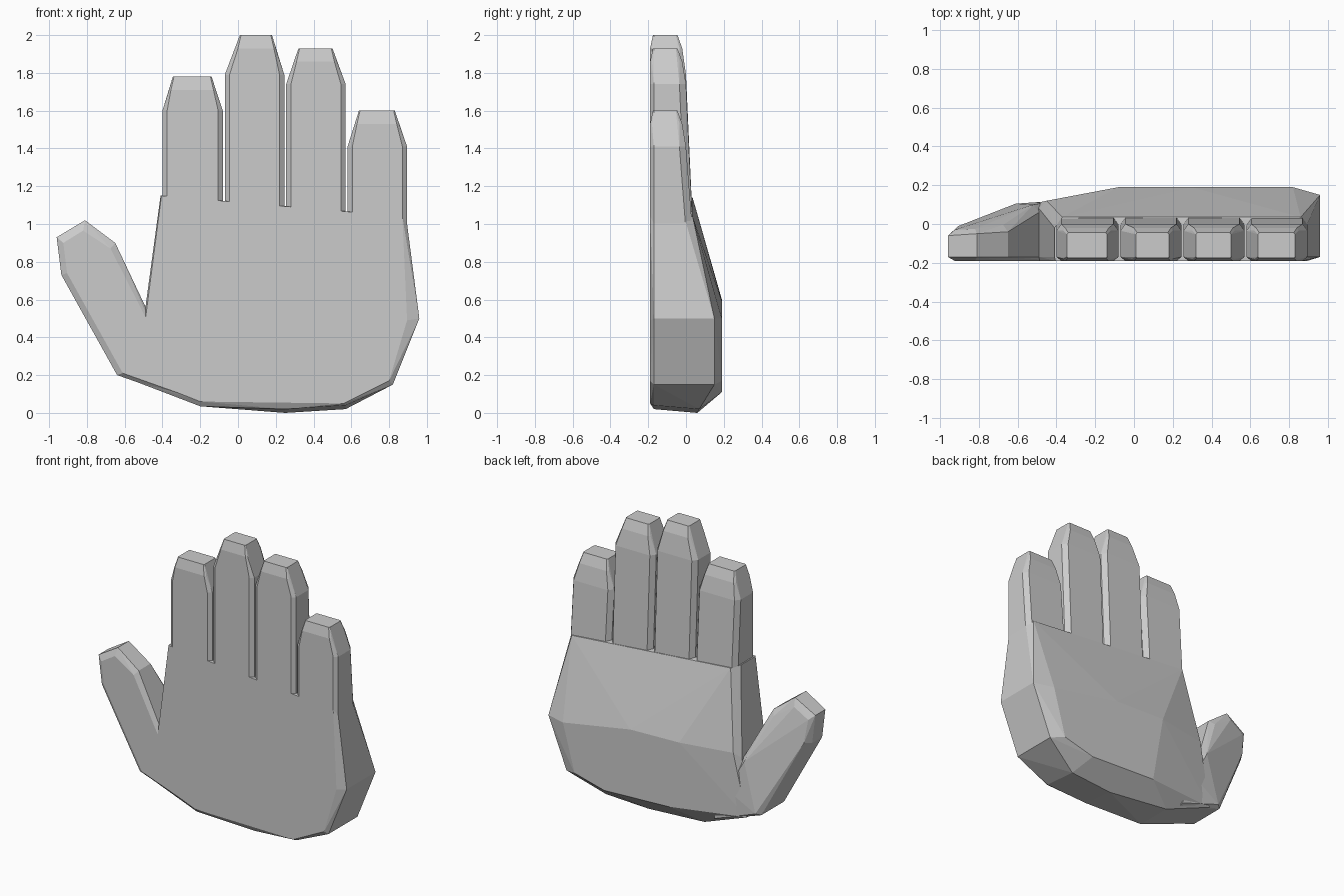
import bpy, bmesh, math

if "Cube" in bpy.data.objects:
    bpy.data.objects.remove(bpy.data.objects["Cube"])

FRONT = -0.19


def hull(name, pts):
    """Convex flat-shaded solid around a set of points."""
    bm = bmesh.new()
    for p in pts:
        bm.verts.new(p)
    res = bmesh.ops.convex_hull(bm, input=bm.verts[:])
    loose = [v for v in bm.verts if not v.link_faces]
    bmesh.ops.delete(bm, geom=loose, context='VERTS')
    bmesh.ops.dissolve_limit(bm, angle_limit=math.radians(1),
                             verts=bm.verts[:], edges=bm.edges[:])
    bmesh.ops.recalc_face_normals(bm, faces=bm.faces[:])
    me = bpy.data.meshes.new(name)
    bm.to_mesh(me)
    bm.free()
    ob = bpy.data.objects.new(name, me)
    bpy.context.collection.objects.link(ob)
    return ob


def ring(z, x0, x1, y0, y1, c):
    """Chamfered rectangle at height z."""
    d = min(c, 0.02)
    return [(x0 + c, y0, z), (x1 - c, y0, z), (x1, y0 + d, z), (x1, y1 - c * 1.4, z),
            (x1 - c, y1, z), (x0 + c, y1, z), (x0, y1 - c * 1.4, z), (x0, y0 + d, z)]


def finger(name, x0, x1, base, shoulder, tip, t0, t1):
    pts = ring(base - 0.1, x0, x1, FRONT, 0.035, 0.025)
    pts += ring(shoulder, x0, x1, FRONT, 0.0, 0.025)
    pts += ring(tip - 0.07, t0 - 0.02, t1 + 0.02, FRONT, -0.02, 0.01)
    pts += ring(tip, t0, t1, FRONT + 0.015, -0.045, 0.006)
    hull(name, pts)


# Four fingers
finger("index_finger", -0.40, -0.08, 1.15, 1.60, 1.78, -0.345, -0.14)
finger("middle_finger", -0.07, 0.245, 1.12, 1.79, 2.00, 0.01, 0.18)
finger("ring_finger", 0.255, 0.57, 1.09, 1.74, 1.93, 0.32, 0.50)
finger("little_finger", 0.58, 0.895, 1.06, 1.41, 1.60, 0.64, 0.83)

# Palm: flat front, outer rim, raised back that slopes to the knuckles
palm_front = [(-0.405, 1.15), (-0.53, 0.19), (-0.2, 0.06), (0.25, 0.07),
              (0.56, 0.05), (0.80, 0.17), (0.895, 0.49), (0.87, 1.04)]
palm_rim = [(-0.41, 1.15, -0.02), (-0.49, 0.56, 0.08), (-0.54, 0.165, 0.10),
            (-0.2, 0.035, 0.08), (0.25, 0.0, 0.06), (0.57, 0.02, 0.07),
            (0.82, 0.15, 0.15), (0.96, 0.5, 0.15), (0.89, 1.04, -0.01)]
palm_back = [(-0.37, 1.14, 0.035), (0.86, 1.04, 0.035), (-0.45, 0.6, 0.12),
             (-0.08, 0.6, 0.19), (0.3, 0.59, 0.19), (0.82, 0.5, 0.19),
             (0.73, 0.17, 0.19), (0.5, 0.11, 0.19), (0.0, 0.13, 0.19)]
pts = [(x, FRONT, z) for x, z in palm_front]
pts += [(x, FRONT + 0.02, z + 0.02 * (z < 0.03)) for x, z, y in palm_rim]
pts += [(x, y, z) for x, z, y in palm_rim + palm_back]
hull("palm", pts)

# Thumb: outline with a back surface rising towards the palm
thumb_rim = [(-0.64, 0.20, 0.08), (-0.935, 0.73, -0.06), (-0.96, 0.93, -0.06),
             (-0.81, 1.02, -0.05), (-0.65, 0.90, -0.04), (-0.49, 0.56, 0.06),
             (-0.38, 0.33, 0.08), (-0.3, 0.08, 0.08)]
thumb_inset = [(-0.61, 0.21), (-0.905, 0.74), (-0.925, 0.90), (-0.82, 0.965),
               (-0.675, 0.87), (-0.52, 0.55), (-0.4, 0.33), (-0.3, 0.10)]
thumb_back = [0.105, -0.01, -0.03, -0.025, -0.005, 0.10, 0.12, 0.12]
pts = [(x, FRONT, z) for x, z in thumb_inset]
pts += [(x, FRONT + 0.02, z) for x, z, y in thumb_rim]
pts += [(x, y, z) for x, z, y in thumb_rim]
pts += [(x, y, z) for (x, z), y in zip(thumb_inset, thumb_back)]
hull("thumb", pts)
